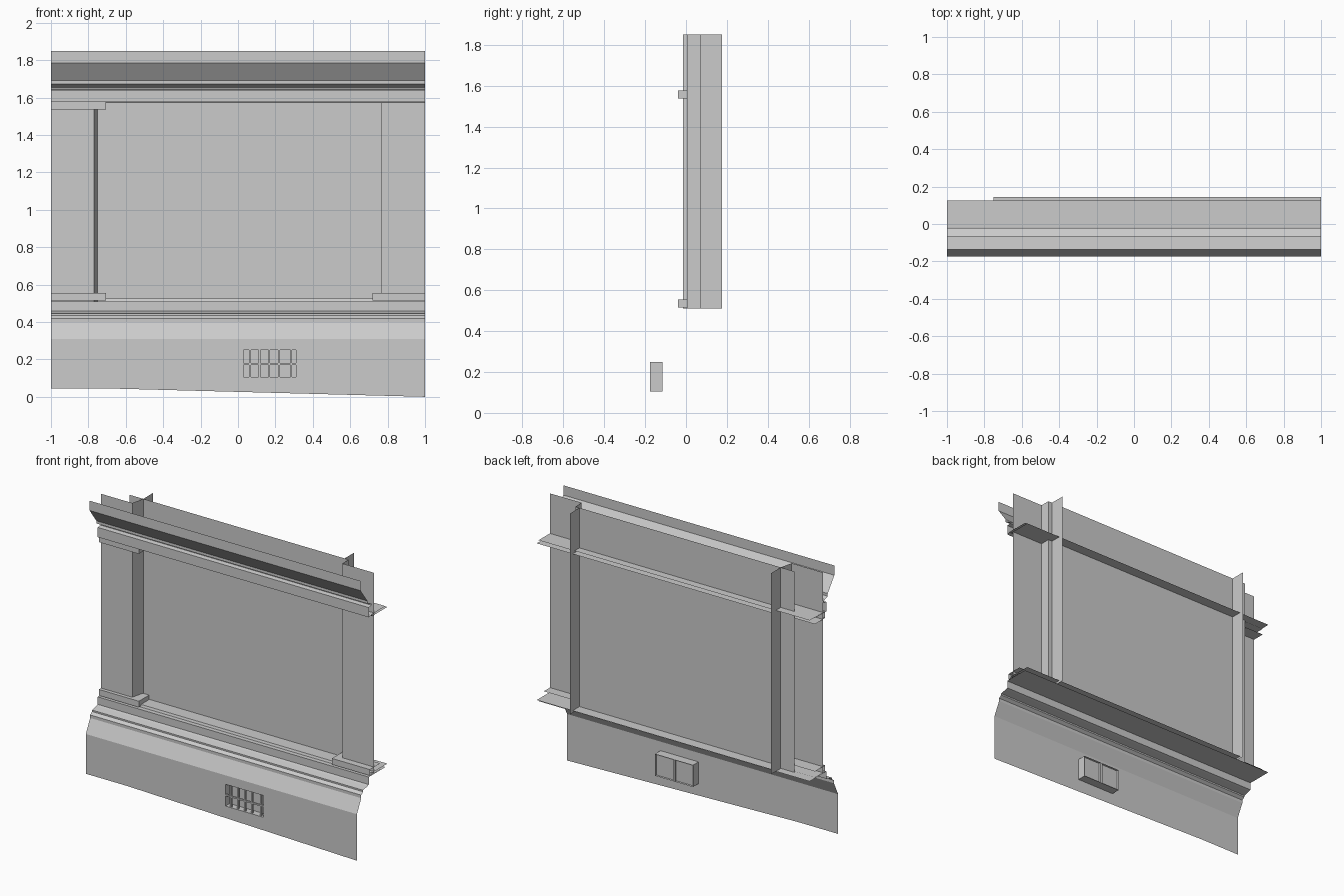
import bpy, bmesh

if "Cube" in bpy.data.objects:
    bpy.data.objects.remove(bpy.data.objects["Cube"])


def make(name, faces):
    """Object from a list of polygons, shared corners merged."""
    bm = bmesh.new()
    for f in faces:
        bm.faces.new([bm.verts.new(p) for p in f])
    bmesh.ops.remove_doubles(bm, verts=bm.verts, dist=0.0002)
    me = bpy.data.meshes.new(name)
    bm.to_mesh(me)
    bm.free()
    ob = bpy.data.objects.new(name, me)
    bpy.context.collection.objects.link(ob)
    return ob


def run_x(name, prof, x0=-1, x1=1):
    """Sweep an open (y, z) profile along x."""
    return make(name, [[(x0, *a), (x1, *a), (x1, *b), (x0, *b)]
                       for a, b in zip(prof, prof[1:])])


def run_z(name, plan, z0, z1):
    """Raise an open (x, y) plan along z."""
    return make(name, [[(*a, z0), (*b, z0), (*b, z1), (*a, z1)]
                       for a, b in zip(plan, plan[1:])])


def block(name, x0, x1, y0, y1, z0, z1):
    v = [(x, y, z) for x in (x0, x1) for y in (y0, y1) for z in (z0, z1)]
    idx = [(0, 1, 3, 2), (4, 6, 7, 5), (0, 4, 5, 1),
           (2, 3, 7, 6), (0, 2, 6, 4), (1, 5, 7, 3)]
    return make(name, [[v[i] for i in f] for f in idx])


# plinth with sloping foot and vent opening
F = -0.175
VX0, VX1, VZ0, VZ1 = 0.03, 0.31, 0.105, 0.25
xs = [-1, -0.7, VX0, VX1, 1]


def ground(x):
    return 0.045 if x <= -0.7 else 0.045 * (1 - x) / 1.7


plinth = []
for a, b in zip(xs, xs[1:]):
    low = [ground(a), VZ0, VZ1, 0.31]
    high = [ground(b), VZ0, VZ1, 0.31]
    for i in range(3):
        if a == VX0 and i == 1:
            continue
        plinth.append([(a, F, low[i]), (b, F, high[i]),
                       (b, F, high[i + 1]), (a, F, low[i + 1])])
make("plinth", plinth)

# base moulding and sill
run_x("base_moulding", [(F, 0.31), (-0.13, 0.40), (-0.13, 0.42), (-0.11, 0.435),
                        (-0.11, 0.445), (-0.065, 0.455), (-0.05, 0.46),
                        (-0.05, 0.51), (0.125, 0.51)])
run_x("inner_sill", [(-0.02, 0.51), (-0.015, 0.525), (0.145, 0.525)], -0.75, 1)

# recessed wall panel
run_z("wall_panel", [(-0.85, 0.073), (0.765, 0.073)], 0.51, 1.85)

# pilasters with their deep side plates
run_z("left_pilaster", [(-1, -0.014), (-0.77, -0.014), (-0.75, 0.073),
                        (-0.75, F * -1)], 0.51, 1.85)
run_z("right_pilaster", [(0.735, 0.175), (0.735, 0.073), (0.765, 0.073),
                         (0.765, 0.006), (1, 0.006)], 0.51, 1.85)


# pilaster bases and capital
def collar(name, xa, xb, inner, yb, z0, z1):
    y = -0.038
    run_x(name, [(yb, z0), (y, z0), (y, z1), (yb, z1)], xa, xb)
    make(name + "_return", [[(inner, y, z0), (inner, yb, z0),
                             (inner, yb, z1), (inner, y, z1)]])


collar("left_base", -1, -0.705, -0.705, 0.07, 0.515, 0.555)
collar("left_capital", -1, -0.705, -0.705, 0.07, 1.537, 1.578)
collar("right_base", 0.72, 1, 0.72, 0.07, 0.515, 0.555)

# cornice moulding with flaring top
run_x("cornice", [(0.125, 1.583), (-0.02, 1.583), (-0.05, 1.575), (-0.05, 1.64),
                  (-0.022, 1.645), (-0.022, 1.655), (-0.065, 1.672),
                  (-0.065, 1.69), (-0.135, 1.785), (-0.135, 1.85)])
run_x("lintel_soffit", [(0.145, 1.57), (-0.015, 1.57), (-0.02, 1.58)], -0.75, 1)

# vent: box, back panel, frame and bars
D = -0.115
make("vent_box", [
    [(VX0, F, VZ0), (VX0, D, VZ0), (VX0, D, VZ1), (VX0, F, VZ1)],
    [(VX1, F, VZ0), (VX1, D, VZ0), (VX1, D, VZ1), (VX1, F, VZ1)],
    [(VX0, F, VZ0), (VX1, F, VZ0), (VX1, D, VZ0), (VX0, D, VZ0)],
    [(VX0, F, VZ1), (VX1, F, VZ1), (VX1, D, VZ1), (VX0, D, VZ1)]])
make("vent_back", [[(VX0, -0.13, VZ0), (VX1, -0.13, VZ0),
                    (VX1, -0.13, VZ1), (VX0, -0.13, VZ1)]])
block("vent_mullion", 0.163, 0.177, -0.13, D, VZ0, VZ1)
for i, x in enumerate((0.065, 0.115, 0.167, 0.22, 0.285)):
    block(f"vent_bar_{i}", x - 0.005, x + 0.005, -0.168, -0.158, VZ0, VZ1)
block("vent_crossbar", VX0, VX1, -0.172, -0.162, 0.171, 0.181)
